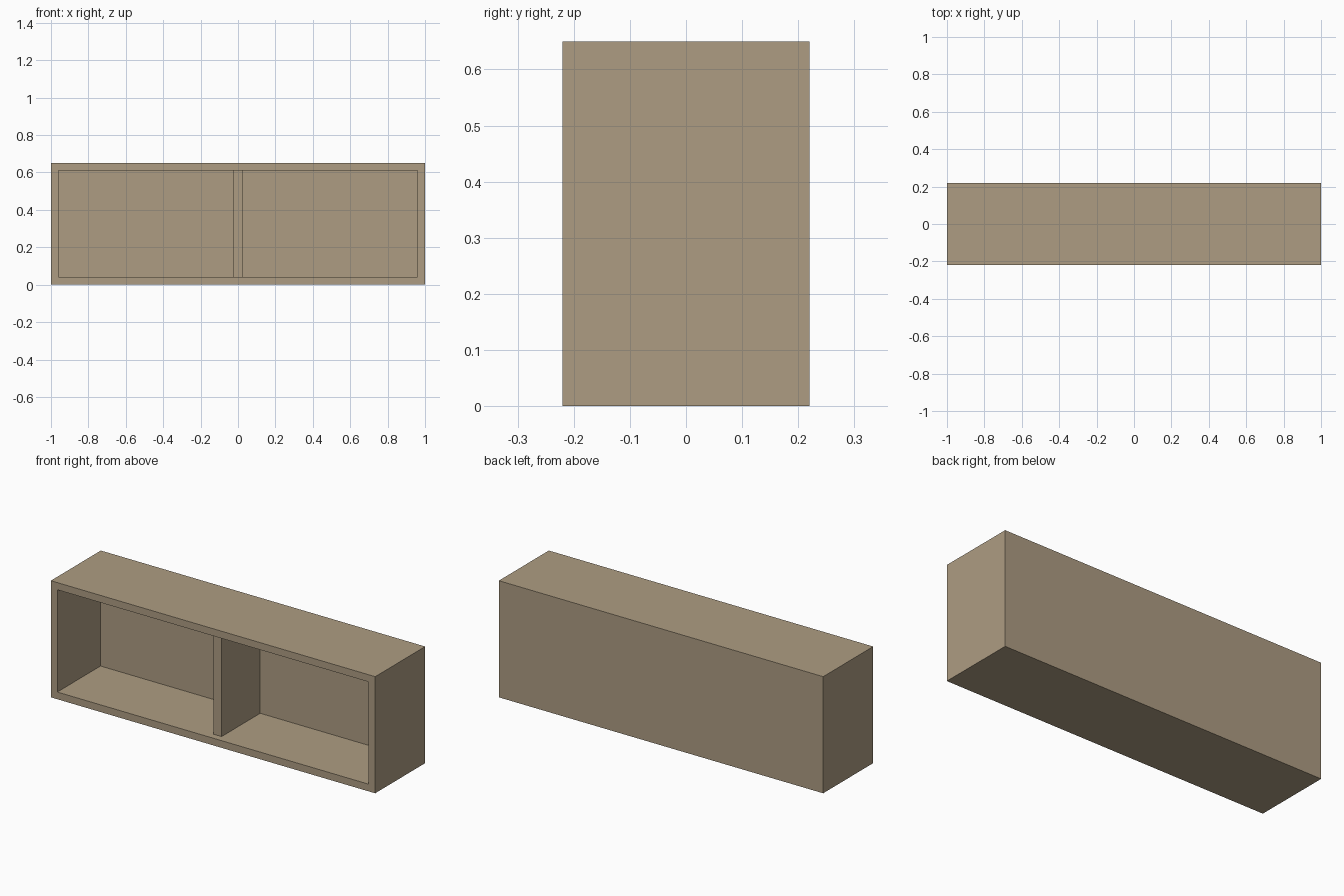
import bpy, bmesh
from mathutils import Matrix

if "Cube" in bpy.data.objects:
    bpy.data.objects.remove(bpy.data.objects["Cube"])

W, D, H = 2.0, 0.44, 0.65      # overall size
T = 0.04                       # board thickness
BACK = 0.16                    # inner face of the back panel

wood = bpy.data.materials.new("tan wood")
wood.diffuse_color = (0.42, 0.335, 0.225, 1)
wood.use_nodes = True
wood.node_tree.nodes["Principled BSDF"].inputs["Base Color"].default_value = wood.diffuse_color


def box(bm, x0, x1, y0, y1, z0, z1):
    m = Matrix.Translation(((x0 + x1) / 2, (y0 + y1) / 2, (z0 + z1) / 2)) \
        @ Matrix.Diagonal((x1 - x0, y1 - y0, z1 - z0, 1))
    bmesh.ops.create_cube(bm, size=1, matrix=m)


def finish(bm, name):
    bmesh.ops.recalc_face_normals(bm, faces=bm.faces)
    me = bpy.data.meshes.new(name)
    bm.to_mesh(me)
    bm.free()
    me.materials.append(wood)
    ob = bpy.data.objects.new(name, me)
    bpy.context.collection.objects.link(ob)
    return ob


# cabinet shell: box with its front inset and pushed in to the back panel
bm = bmesh.new()
box(bm, -W / 2, W / 2, -D / 2, D / 2, 0, H)
front = min(bm.faces, key=lambda f: f.calc_center_median().y)
bmesh.ops.inset_region(bm, faces=[front], thickness=T, use_even_offset=True)
ext = bmesh.ops.extrude_face_region(bm, geom=[front])
for v in ext["geom"]:
    if isinstance(v, bmesh.types.BMVert):
        v.co.y = BACK
if front.is_valid:
    bmesh.ops.delete(bm, geom=[front], context='FACES_ONLY')
finish(bm, "cabinet_shell")

# centre divider, set back slightly from the front
bm = bmesh.new()
box(bm, -0.025, 0.025, -0.18, BACK, T, H - T)
finish(bm, "centre_divider")
